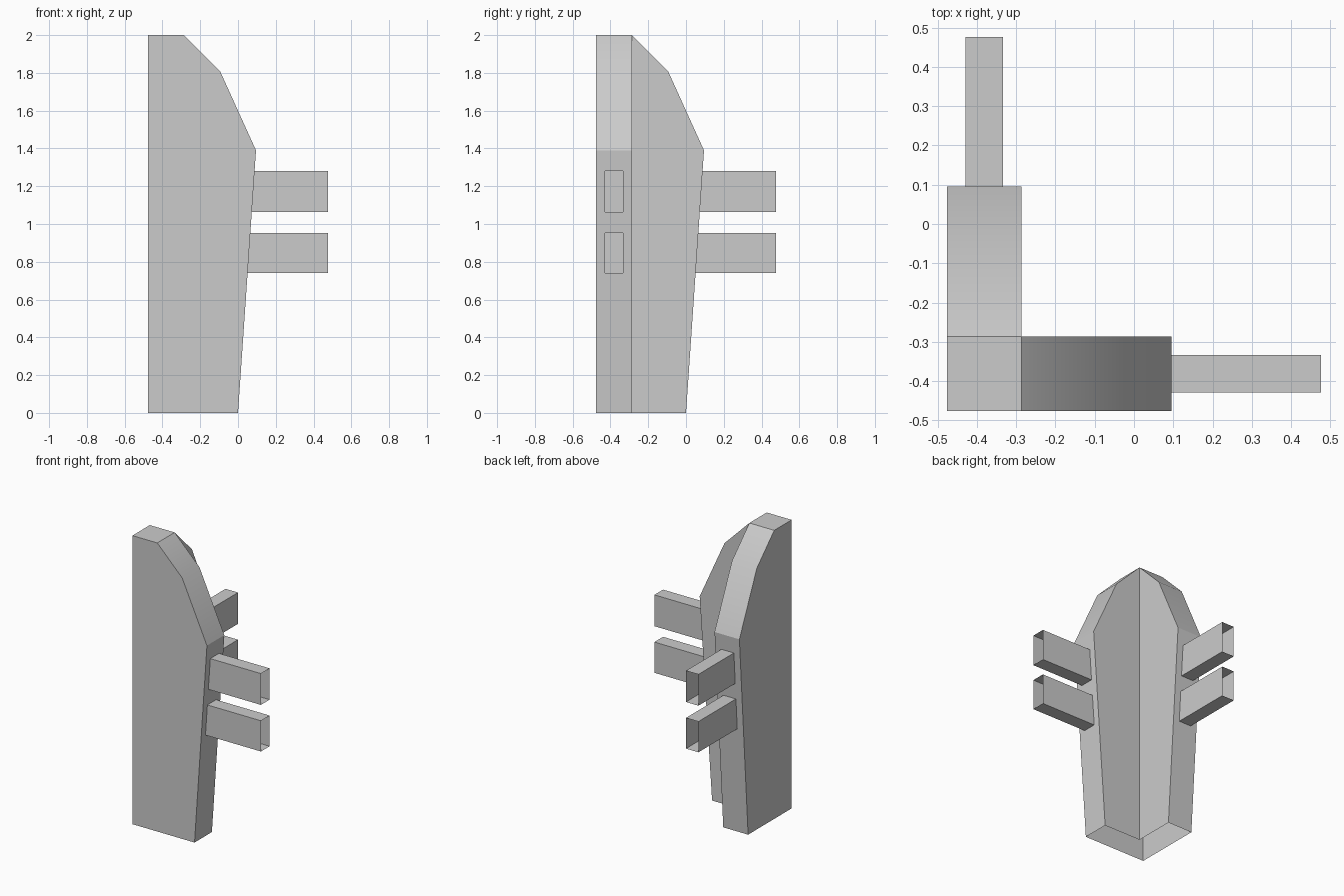
import bpy, bmesh
from math import radians
from mathutils import Vector

if "Cube" in bpy.data.objects:
    bpy.data.objects.remove(bpy.data.objects["Cube"])

U = 2 / 21
OUT, INN = -5 * U, -3 * U                  # outer and inner wall planes
PROFILE = [(0, 0), (U, 1.39), (-U, 19 * U), (INN, 2)]   # free edge of a wing, upwards
RAIL_SIDE = (-4.5 * U, -3.5 * U)
RAIL_Z = [(0.74, 0.953), (1.063, 1.28)]
RAIL_END = 5 * U


def face(bm, pts):
    return bm.faces.new([bm.verts.new(p) for p in pts])


def swap_copy(bm):
    """Mirror everything across the diagonal x = y."""
    for f in list(bm.faces):
        face(bm, [(v.co.y, v.co.x, v.co.z) for v in reversed(f.verts)])


def finish(bm, name):
    bmesh.ops.remove_doubles(bm, verts=bm.verts, dist=1e-4)
    bmesh.ops.recalc_face_normals(bm, faces=bm.faces)
    me = bpy.data.meshes.new(name)
    bm.to_mesh(me)
    bm.free()
    ob = bpy.data.objects.new(name, me)
    bpy.context.collection.objects.link(ob)
    return ob


# corner post: hollow L-shaped shell, open underneath
bm = bmesh.new()
face(bm, [(OUT, OUT, 0)] + [(x, OUT, z) for x, z in PROFILE] + [(OUT, OUT, 2)])
face(bm, [(INN, INN, 0)] + [(x, INN, z) for x, z in PROFILE])
strips = [face(bm, [(a[0], OUT, a[1]), (a[0], INN, a[1]), (b[0], INN, b[1]), (b[0], OUT, b[1])])
          for a, b in zip(PROFILE, PROFILE[1:])]

# rail openings in the end wall
wall = [strips[0]]
cuts = [((0, y, 0), (0, 1, 0)) for y in RAIL_SIDE]
cuts += [((0, 0, z), (0, 0, 1)) for pair in RAIL_Z for z in pair]
for co, no in cuts:
    geom = set(wall)
    for f in wall:
        geom.update(f.edges)
        geom.update(f.verts)
    res = bmesh.ops.bisect_plane(bm, geom=list(geom), plane_co=co, plane_no=no)
    wall = [g for g in res["geom"] if isinstance(g, bmesh.types.BMFace)]
holes = []
for f in wall:
    c = f.calc_center_median()
    if RAIL_SIDE[0] < c.y < RAIL_SIDE[1] and any(a < c.z < b for a, b in RAIL_Z):
        holes.append(f)
bmesh.ops.delete(bm, geom=holes, context='FACES')

swap_copy(bm)
face(bm, [(OUT, OUT, 2), (INN, OUT, 2), (INN, INN, 2), (OUT, INN, 2)])
post = finish(bm, "corner_post")

# rails: open square tubes starting on the sloping end walls
for name, (z0, z1) in zip(("lower_rails", "upper_rails"), RAIL_Z):
    bm = bmesh.new()
    y0, y1 = RAIL_SIDE
    ring = [(y0, z0), (y1, z0), (y1, z1), (y0, z1)]
    for i in range(4):
        (ya, za), (yb, zb) = ring[i], ring[(i + 1) % 4]
        face(bm, [(U * za / 1.39, ya, za), (RAIL_END, ya, za),
                  (RAIL_END, yb, zb), (U * zb / 1.39, yb, zb)])
    swap_copy(bm)
    finish(bm, name)

# soft shading over the sloping shoulders only
post.select_set(True)
bpy.context.view_layer.objects.active = post
bpy.ops.object.shade_smooth_by_angle(angle=radians(25))
